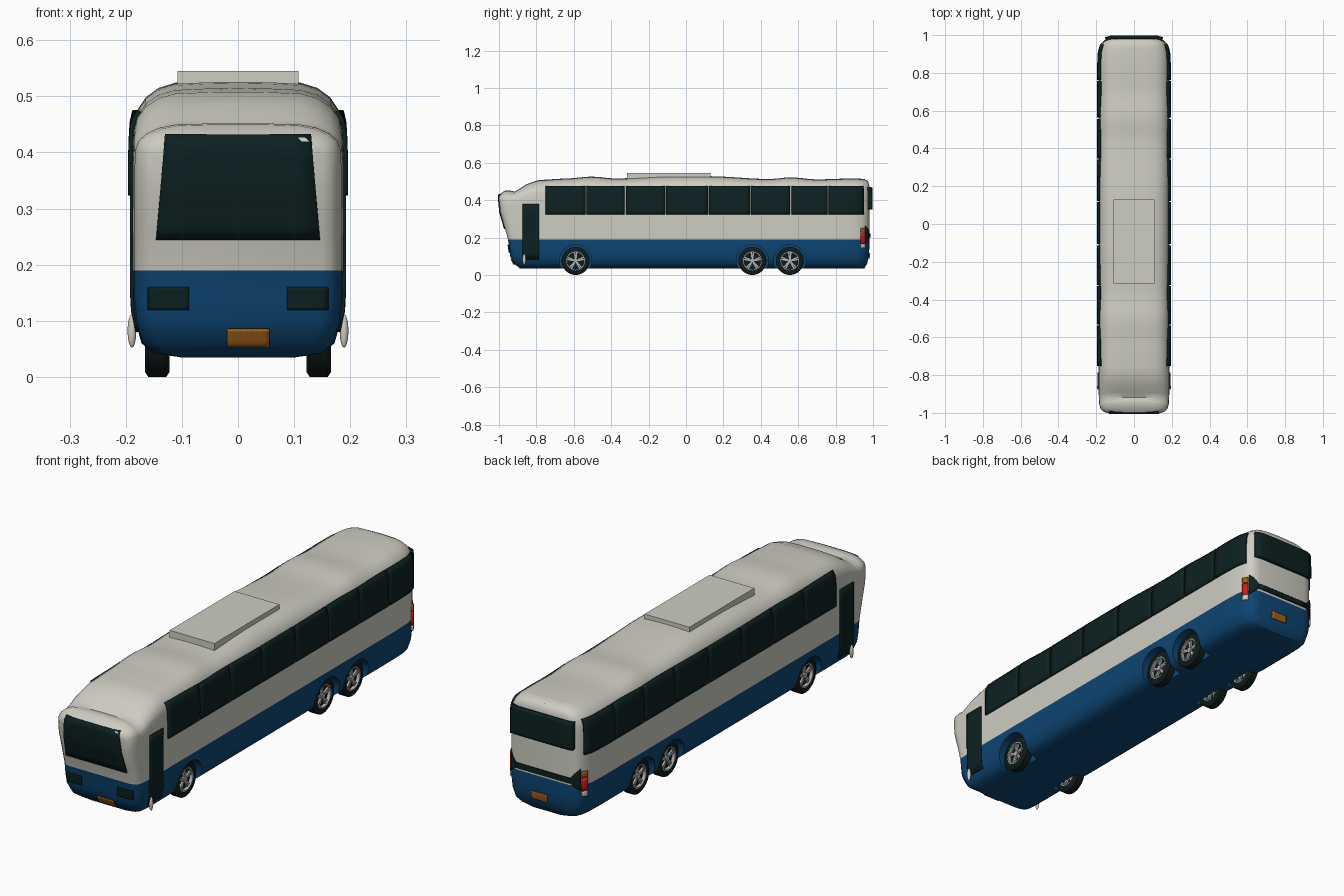
import bpy, bmesh, math
from mathutils import Vector, Matrix
from mathutils.bvhtree import BVHTree

if "Cube" in bpy.data.objects:
    bpy.data.objects.remove(bpy.data.objects["Cube"], do_unlink=True)


def material(name, rgb, rough=0.6):
    m = bpy.data.materials.new(name)
    m.use_nodes = True
    m.diffuse_color = (*rgb, 1)
    node = m.node_tree.nodes["Principled BSDF"]
    node.inputs["Base Color"].default_value = (*rgb, 1)
    node.inputs["Roughness"].default_value = rough
    return m


WHITE = material("cream white", (0.62, 0.61, 0.54))
BLUE = material("deep blue", (0.004, 0.06, 0.17))
GLASS = material("dark glass", (0.004, 0.015, 0.015))
TYRE = material("tyre black", (0.005, 0.011, 0.011))
SILVER = material("rim silver", (0.45, 0.45, 0.45))
ORANGE = material("amber", (0.35, 0.12, 0.012))
RED = material("lamp red", (0.7, 0.01, 0.008))


def add_object(name, bm, mats, smooth=None):
    bmesh.ops.recalc_face_normals(bm, faces=bm.faces)
    me = bpy.data.meshes.new(name)
    bm.to_mesh(me)
    bm.free()
    for m in mats:
        me.materials.append(m)
    ob = bpy.data.objects.new(name, me)
    bpy.context.collection.objects.link(ob)
    if smooth:
        smooth_edges(ob, smooth)
    return ob


def smooth_edges(ob, degrees):
    bpy.ops.object.select_all(action='DESELECT')
    ob.select_set(True)
    bpy.context.view_layer.objects.active = ob
    bpy.ops.object.shade_smooth_by_angle(angle=math.radians(degrees))


def interp(table, v):
    """Smoothly interpolate a list of (position, value) pairs."""
    if v <= table[0][0]:
        return table[0][1]
    for (a, p), (b, q) in zip(table, table[1:]):
        if v <= b:
            t = (v - a) / (b - a)
            return p + (q - p) * t * t * (3 - 2 * t)
    return table[-1][1]


# Body profiles: nose and tail lean by height, roof height and plan width by length
HALF, SHOULDER = 0.187, 0.34
NOSE = [(.035, .11), (.06, .08), (.1, .06), (.19, .048), (.34, .006), (.42, 0), (.46, .012)]
TAIL = [(.035, -.025), (.07, -.008), (.12, 0), (.48, 0), (.52, -.015)]
ROOF = [(-1, .432), (-.98, .45), (-.95, .452), (-.925, .446), (-.86, .485), (-.79, .508),
        (-.65, .515), (-.5, .526), (-.38, .516), (-.08, .528), (.12, .528), (.45, .513),
        (.56, .522), (.7, .511), (.9, .516), (.965, .514), (.98, .505)]
PLAN = [(-1, .80), (-.994, .88), (-.98, .95), (-.955, .985), (-.9, 1), (.82, 1),
        (.9, .985), (.94, .94), (.965, .86), (.975, .78), (.98, .65)]
LOWER = [(0, .035), (.55, .035), (.8, .042), (.92, .06), (.98, .1), (1, .14),
         (1, .19), (1, .26), (1, SHOULDER)]
UPPER = [(1, .32), (.99, .59), (.96, .72), (.88, .84), (.76, .93), (.6, .98), (.3, .995), (0, 1)]


def section(y):
    """Right half of the cross-section at one station."""
    top, w = interp(ROOF, y), HALF * interp(PLAN, y)
    pts = LOWER + [(x, SHOULDER + (top - SHOULDER) * t) for x, t in UPPER]
    nose, tail = max(0, 1 - (y + 1) / .3), max(0, 1 - (.98 - y) / .3)
    return [Vector((x * w, y + interp(NOSE, z) * nose + interp(TAIL, z) * tail, z)) for x, z in pts]


stations = sorted({p[0] for p in PLAN} | {p[0] for p in ROOF if p[0] < -.75}
                  | {round(-.75 + i * .04, 3) for i in range(40)})
bm = bmesh.new()
rows = []
for y in stations:
    pts = section(y)
    right = [bm.verts.new(p) for p in pts]
    left = [bm.verts.new((-p.x, p.y, p.z)) for p in pts[1:-1]]
    rows.append((right, [right[0]] + left + [right[-1]]))
for a, b in zip(rows, rows[1:]):
    for side in (0, 1):
        for j in range(len(a[side]) - 1):
            bm.faces.new((a[side][j], a[side][j + 1], b[side][j + 1], b[side][j]))
for right, left in (rows[0], rows[-1]):
    for j in range(len(right) - 1):
        corners = [right[j], right[j + 1], left[j + 1], left[j]]
        bm.faces.new(list(dict.fromkeys(corners)))
for f in bm.faces:
    f.material_index = 0 if f.calc_center_median().z < .19 else 1
bmesh.ops.recalc_face_normals(bm, faces=bm.faces)
surface = BVHTree.FromBMesh(bm)
body = add_object("body", bm, [BLUE, WHITE])

# Wheel arches cut into the body
WHEEL_Y, WHEEL_X, WHEEL_R = (-.59, .355, .555), .144, .075
bm = bmesh.new()
for y in WHEEL_Y:
    for s in (-1, 1):
        place = Matrix.Translation((s * .18, y, WHEEL_R)) @ Matrix.Rotation(math.pi / 2, 4, 'Y')
        bmesh.ops.create_cone(bm, cap_ends=True, segments=32, radius1=.086, radius2=.086,
                              depth=.15, matrix=place)
cutter = add_object("arch_cutter", bm, [BLUE])
cutter.hide_render = True
mod = body.modifiers.new("arches", 'BOOLEAN')
mod.operation, mod.object, mod.solver = 'DIFFERENCE', cutter, 'EXACT'
bpy.context.view_layer.objects.active = body
bpy.ops.object.modifier_apply(modifier=mod.name)
bpy.data.objects.remove(cutter, do_unlink=True)
smooth_edges(body, 40)


def plate(name, direction, quad, mat, lift=.003, n=8):
    """Thin plate laid on the body; quad is (across, z): bottom pair, then top pair."""
    d = Vector(direction)
    bl, br, tl, tr = [Vector(q) for q in quad]
    bm = bmesh.new()
    grid = []
    for i in range(n + 1):
        row = []
        for j in range(n + 1):
            a, z = bl.lerp(br, j / n).lerp(tl.lerp(tr, j / n), i / n)
            start = Vector((0, a, z)) if d.x else Vector((a, 0, z))
            hit = surface.ray_cast(start + d * 2, -d)[0]
            row.append(bm.verts.new(hit + d * lift))
        grid.append(row)
    for i in range(n):
        for j in range(n):
            bm.faces.new((grid[i][j], grid[i][j + 1], grid[i + 1][j + 1], grid[i + 1][j]))
    ob = add_object(name, bm, [mat], 40)
    mod = ob.modifiers.new("thickness", 'SOLIDIFY')
    mod.thickness, mod.offset = lift * 1.9, 0
    return ob


def rect(a0, a1, z0, z1):
    return (a0, z0), (a1, z0), (a0, z1), (a1, z1)


# Front and rear fittings
FRONT, REAR = (0, -1, 0), (0, 1, 0)
plate("windscreen", FRONT, ((-.146, .245), (.146, .245), (-.13, .432), (.13, .432)), GLASS)
plate("front_number_plate", FRONT, rect(-.02, .056, .055, .085), ORANGE)
plate("rear_window", REAR, rect(-.15, .15, .35, .468), GLASS, .009, 12)
plate("rear_trim_strip", REAR, rect(-.13, .13, .2, .222), GLASS)
plate("rear_number_plate", REAR, rect(-.02, .056, .085, .118), ORANGE)

# Parts repeated on both sides
PILLARS = (-.755, -.535, -.325, -.11, .12, .345, .56, .76, .952)
for s, side in ((1, "left"), (-1, "right")):
    out = (s, 0, 0)
    for k, (a, b) in enumerate(zip(PILLARS, PILLARS[1:])):
        plate(f"{side}_window_{k + 1}", out, rect(a + .003, b - .003, .323, .474), GLASS, .0045)
    plate(f"{side}_door", out, rect(-.875, -.785, .08, .38), GLASS)
    plate(f"{side}_headlight", FRONT, rect(s * .087, s * .16, .12, .16), GLASS)
    plate(f"{side}_lamp_surround", REAR,
          ((s * .13, .2), (s * .166, .17), (s * .13, .222), (s * .166, .262)), GLASS, .002)
    for part, z0, z1, mat in (("reverse", .143, .166, WHITE), ("brake", .166, .222, RED),
                              ("indicator", .226, .25, ORANGE)):
        plate(f"{side}_{part}_lamp", out, rect(.934, .957, z0, z1), mat, .004, 3)
    bm = bmesh.new()
    bmesh.ops.create_uvsphere(bm, u_segments=14, v_segments=10, radius=1,
                              matrix=Matrix.Translation((s * .189, -.865, .082))
                              @ Matrix.Diagonal((.008, .009, .03, 1)))
    add_object(f"{side}_door_guard", bm, [WHITE], 60)

# Roof unit
bm = bmesh.new()
bmesh.ops.create_cube(bm, size=1, matrix=Matrix.Translation((0, -.0925, .522))
                      @ Matrix.Diagonal((.215, .445, .046, 1)))
add_object("roof_unit", bm, [WHITE])


def lathe(bm, profile, closed):
    """Turn (x, radius) points around the x axis."""
    vs = [bm.verts.new((x, r, 0)) for x, r in profile]
    pairs = list(zip(vs, vs[1:])) + ([(vs[-1], vs[0])] if closed else [])
    edges = [bm.edges.new(p) for p in pairs]
    bmesh.ops.spin(bm, geom=vs + edges, cent=(0, 0, 0), axis=(1, 0, 0),
                   angle=2 * math.pi, steps=32)
    bmesh.ops.remove_doubles(bm, verts=bm.verts, dist=1e-5)


# Wheel meshes, shared by all six wheels
bm = bmesh.new()
half_tyre = [(.006, 0), (.006, .05), (.022, .05), (.022, .066), (.016, WHEEL_R)]
lathe(bm, [(-x, r) for x, r in half_tyre] + half_tyre[::-1], False)
tyre = add_object("tyre", bm, [TYRE], 35)
bm = bmesh.new()
lathe(bm, [(-.021, .052), (.021, .052), (.021, .045), (-.021, .045)], True)
lathe(bm, [(-.018, 0), (-.018, .012), (.018, .012), (.018, 0)], False)
for k in range(10):
    turn = Matrix.Rotation(math.pi * 2 * (k // 2) / 5 + (.13 if k % 2 else -.13), 4, 'X')
    bmesh.ops.create_cube(bm, size=1, matrix=turn @ Matrix.Translation((0, 0, .028))
                          @ Matrix.Diagonal((.028, .007, .04, 1)))
rim = add_object("rim", bm, [SILVER], 35)
for s, side in ((1, "left"), (-1, "right")):
    for y, spot in zip(WHEEL_Y, ("front", "middle", "rear")):
        for src in (tyre, rim):
            ob = bpy.data.objects.new(f"{side}_{spot}_{src.name}", src.data)
            ob.location = (s * WHEEL_X, y, WHEEL_R)
            ob.rotation_euler.z = 0 if s > 0 else math.pi
            bpy.context.collection.objects.link(ob)
for src in (tyre, rim):
    bpy.data.objects.remove(src, do_unlink=True)
